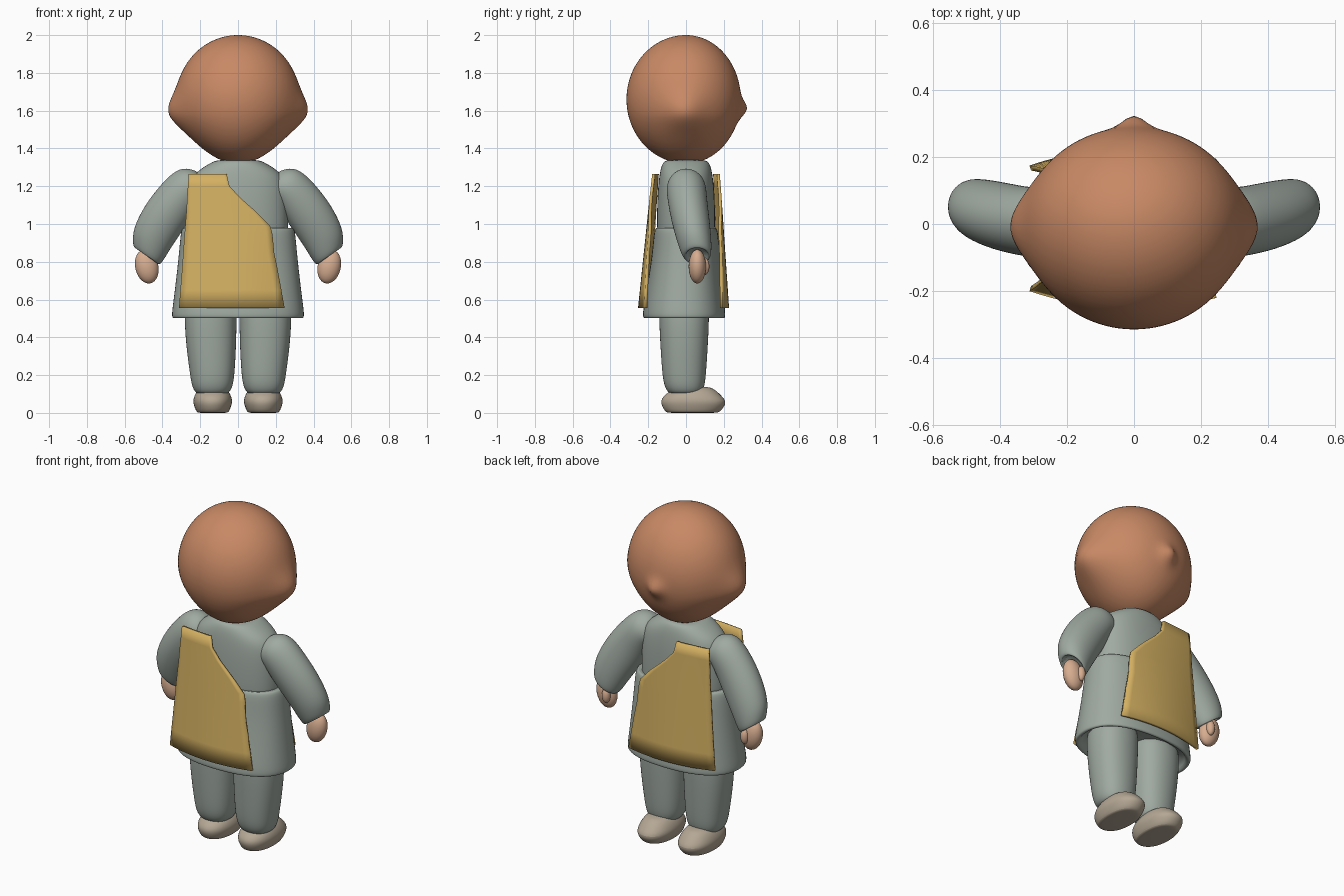
import bpy, bmesh, math
from mathutils import Vector

cube = bpy.data.objects.get("Cube")
if cube:
    bpy.data.objects.remove(cube, do_unlink=True)


def material(name, r, g, b):
    m = bpy.data.materials.new(name)
    m.use_nodes = True
    m.diffuse_color = (r, g, b, 1)
    node = m.node_tree.nodes["Principled BSDF"]
    node.inputs["Base Color"].default_value = (r, g, b, 1)
    node.inputs["Roughness"].default_value = 0.8
    return m


HEAD = material("warm brown", .58, .25, .13)
CLOTH = material("grey green cloth", .35, .40, .36)
PANEL = material("mustard cloth", .65, .43, .12)
SKIN = material("pale skin", .68, .42, .28)
SHOE = material("taupe shoe", .46, .39, .30)


def finish(bm, name, mat, subdiv=0, thickness=0):
    bmesh.ops.recalc_face_normals(bm, faces=bm.faces)
    mesh = bpy.data.meshes.new(name)
    bm.to_mesh(mesh)
    bm.free()
    mesh.materials.append(mat)
    ob = bpy.data.objects.new(name, mesh)
    bpy.context.collection.objects.link(ob)
    if thickness:
        mod = ob.modifiers.new("thickness", "SOLIDIFY")
        mod.thickness = thickness
        mod.offset = 0
    if subdiv:
        mod = ob.modifiers.new("smooth", "SUBSURF")
        mod.levels = mod.render_levels = subdiv
    bpy.ops.object.select_all(action="DESELECT")
    ob.select_set(True)
    bpy.context.view_layer.objects.active = ob
    bpy.ops.object.shade_smooth_by_angle(angle=math.radians(50))
    return ob


def loft(name, mat, rings, side=1, power=2.0, sides=16, subdiv=2):
    """Rings are (x, y, z, half width, half depth, tilt in degrees)."""
    bm = bmesh.new()
    loops = []
    for x, y, z, rx, ry, tilt in rings:
        t = math.radians(tilt)
        loop = []
        for i in range(sides):
            a = math.tau * i / sides
            c, s = math.cos(a), math.sin(a)
            u = rx * math.copysign(abs(c) ** (2 / power), c)
            v = ry * math.copysign(abs(s) ** (2 / power), s)
            loop.append(bm.verts.new((side * (x + u * math.cos(t)), y + v, z + u * math.sin(t))))
        loops.append(loop)
    for a, b in zip(loops, loops[1:]):
        for i in range(sides):
            j = (i + 1) % sides
            bm.faces.new((a[i], a[j], b[j], b[i]))
    bm.faces.new(loops[0])
    bm.faces.new(loops[-1])
    return finish(bm, name, mat, subdiv)


def ellipsoid(name, mat, center, radii, lean=0, side=1):
    bm = bmesh.new()
    bmesh.ops.create_uvsphere(bm, u_segments=24, v_segments=16, radius=1)
    for v in bm.verts:
        x, y, z = (c * r for c, r in zip(v.co, radii))
        v.co = (side * (center[0] + x + lean * z), center[1] + y, center[2] + z)
    return finish(bm, name, mat)


# Head: egg shape with pulled-out cheeks and a small nose
bm = bmesh.new()
bmesh.ops.create_uvsphere(bm, u_segments=96, v_segments=64, radius=1)
for v in bm.verts:
    n = v.co.copy()
    taper = 1 - .26 * max(0, -n.z - .25) ** 1.3
    p = Vector((n.x * .327 * taper, n.y * (.29 if n.y > 0 else .315), 1.66 + n.z * .34))
    cheek = math.exp(-(p.y + .01) ** 2 / .012 - (p.z - 1.59) ** 2 / .010)
    p.x += math.copysign(.048 * cheek, n.x) * min(1, abs(n.x) * 2)
    if n.y > 0:
        p.y += .036 * math.exp(-p.x ** 2 / .0022 - (p.z - 1.61) ** 2 / .0025)
    v.co = p
finish(bm, "head", HEAD)

# Tunic: yoke and flared skirt with an open hem
loft("tunic_top", CLOTH, [
    (0, 0, .88, .27, .15, 0), (0, 0, .98, .272, .158, 0), (0, 0, 1.15, .27, .155, 0),
    (0, 0, 1.25, .255, .145, 0), (0, 0, 1.3, .19, .135, 0),
    (0, 0, 1.33, .135, .122, 0), (0, 0, 1.34, .11, .1, 0)], power=2.3)
loft("tunic_skirt", CLOTH, [
    (0, 0, .97, .26, .14, 0), (0, 0, .985, .295, .16, 0), (0, 0, .965, .309, .173, 0),
    (0, 0, .85, .318, .182, 0), (0, -.005, .7, .335, .2, 0), (0, -.01, .57, .352, .218, 0),
    (0, -.01, .51, .359, .225, 0), (0, -.01, .5, .35, .216, 0),
    (0, -.01, .505, .325, .195, 0), (0, -.01, .57, .31, .18, 0)], power=2.4)

# Front and back panels hanging over one shoulder
ROWS = [(.555, -.31, .245), (.65, -.303, .228), (.75, -.295, .21), (.85, -.288, .19),
        (.94, -.282, .182), (.985, -.278, .172), (1.06, -.272, .10), (1.14, -.268, .01),
        (1.2, -.264, -.045), (1.265, -.26, -.06)]


def panel(name, direction, low, high):
    bm = bmesh.new()
    cols = 14
    grid = []
    for z, x0, x1 in ROWS:
        f = (z - .555) / .71
        row = []
        for i in range(cols + 1):
            x = x0 + (x1 - x0) * i / cols
            y = low + (high - low) * f - (.55 - .25 * f) * x * x
            row.append(bm.verts.new((x, direction * y, z)))
        grid.append(row)
    for a, b in zip(grid, grid[1:]):
        for i in range(cols):
            bm.faces.new((a[i], a[i + 1], b[i + 1], b[i]))
    finish(bm, name, PANEL, thickness=.016)


panel("front_panel", -1, .246, .172)
panel("back_panel", 1, .220, .172)

# Limbs, mirrored on both sides
for side, tag in ((1, "left"), (-1, "right")):
    loft(tag + "_sleeve", CLOTH, [
        (.18, 0, 1.19, .08, .08, 85), (.235, 0, 1.2, .1, .1, 78), (.275, .002, 1.185, .122, .108, 66),
        (.33, .008, 1.12, .122, .106, 46), (.395, .022, 1.03, .124, .104, 31),
        (.452, .04, .93, .115, .096, 25), (.474, .052, .865, .1, .085, 32),
        (.484, .058, .832, .088, .075, 35), (.486, .06, .828, .07, .06, 35),
        (.475, .055, .86, .06, .05, 35)], side)
    ellipsoid(tag + "_hand", SKIN, (.483, .06, .775), (.062, .046, .09), .12, side)
    ellipsoid(tag + "_thumb", SKIN, (.46, .1, .775), (.024, .024, .045), 0, side)
    loft(tag + "_trouser_leg", CLOTH, [
        (.14, -.01, .62, .14, .135, 0), (.146, -.01, .5, .144, .138, 0), (.142, -.01, .35, .137, .13, 0),
        (.136, -.01, .2, .122, .12, 0), (.136, -.008, .14, .112, .11, 0),
        (.136, -.005, .105, .092, .092, 0), (.136, -.005, .1, .07, .07, 0)], side, 2.3, 12)
    loft(tag + "_shoe", SHOE, [
        (.134, .035, 0, .07, .12, 0), (.134, .035, .002, .086, .145, 0), (.134, .038, .03, .098, .166, 0),
        (.134, .04, .06, .107, .178, 0), (.134, .034, .09, .1, .158, 0),
        (.134, .04, .12, .082, .12, 0), (.134, .055, .14, .05, .07, 0)], side, 2.2)
